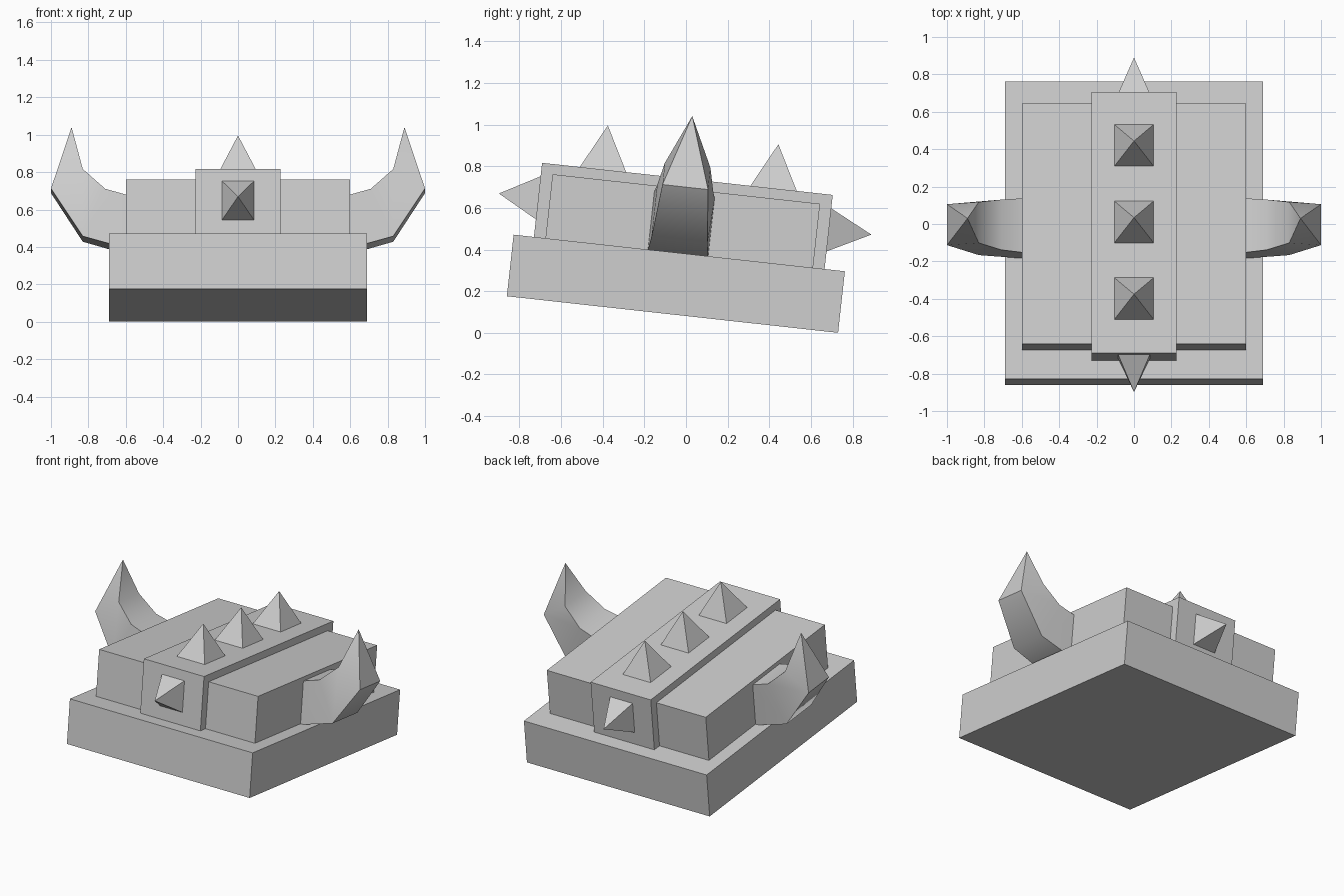
import bpy, bmesh, math
from mathutils import Matrix, Vector

cube = bpy.data.objects.get("Cube")
if cube:
    bpy.data.objects.remove(cube, do_unlink=True)

# One plain grey for the whole shell
GREY = (0.62, 0.62, 0.62, 1)
grey = bpy.data.materials.new("plain grey")
grey.use_nodes = True
grey.diffuse_color = GREY
grey.node_tree.nodes["Principled BSDF"].inputs["Base Color"].default_value = GREY

# The whole model leans down towards the back
TILT = Matrix.Translation((0, -0.065, 0.088)) @ Matrix.Rotation(math.radians(-6.3), 4, 'X')


def finish(name, bm):
    bmesh.ops.recalc_face_normals(bm, faces=bm.faces)
    mesh = bpy.data.meshes.new(name)
    bm.to_mesh(mesh)
    bm.free()
    mesh.materials.append(grey)
    obj = bpy.data.objects.new(name, mesh)
    obj.matrix_world = TILT
    bpy.context.collection.objects.link(obj)
    return obj


def box(name, half_x, half_y, low, high):
    bm = bmesh.new()
    place = Matrix.Translation((0, 0, (low + high) / 2))
    size = Matrix.Diagonal((2 * half_x, 2 * half_y, high - low, 1))
    bmesh.ops.create_cube(bm, size=1, matrix=place @ size)
    finish(name, bm)


def spike(name, centre, turn, half_x, half_y, height):
    """Four-sided spike; turn rotates it about x away from upright."""
    bm = bmesh.new()
    place = Matrix.Translation(centre) @ Matrix.Rotation(math.radians(turn), 4, 'X')
    ring = [bm.verts.new(place @ Vector((sx * half_x, sy * half_y, 0)))
            for sx, sy in ((-1, -1), (1, -1), (1, 1), (-1, 1))]
    tip = bm.verts.new(place @ Vector((0, 0, height)))
    bm.faces.new(ring)
    for i in range(4):
        bm.faces.new((ring[i], ring[(i + 1) % 4], tip))
    finish(name, bm)


def horn(name, side):
    """Curved horn: sections of inner (x, z), outer (x, z) and half width."""
    sections = [((0.59, 0.576), (0.59, 0.288), 0.146),
                ((0.71, 0.611), (0.83, 0.356), 0.135),
                ((0.83, 0.720), (1.00, 0.615), 0.110)]
    bm = bmesh.new()
    rings = []
    for (ix, iz), (ox, oz), w in sections:
        corners = ((ix, -w, iz), (ix, w, iz), (ox, w, oz), (ox, -w, oz))
        rings.append([bm.verts.new((side * x, y - 0.006, z)) for x, y, z in corners])
    tip = bm.verts.new((side * 0.89, -0.01, 0.957))
    bm.faces.new(rings[0])
    for i in range(4):
        j = (i + 1) % 4
        for a, b in zip(rings, rings[1:]):
            bm.faces.new((a[i], a[j], b[j], b[i]))
        bm.faces.new((rings[-1][i], rings[-1][j], tip))
    obj = finish(name, bm)
    bpy.ops.object.select_all(action='DESELECT')
    obj.select_set(True)
    bpy.context.view_layer.objects.active = obj
    bpy.ops.object.shade_smooth_by_angle(angle=math.radians(45))


# Stacked slabs
box("base_slab", 0.69, 0.80, 0, 0.297)
box("upper_slab", 0.60, 0.646, 0.297, 0.606)
box("centre_ridge", 0.227, 0.702, 0.297, 0.655)

# Spikes along the ridge and on both ends
for label, y in (("front", -0.408), ("middle", 0.004), ("back", 0.416)):
    spike("top_spike_" + label, (0, y, 0.655), 0, 0.105, 0.112, 0.213)
spike("front_spike", (0, -0.702, 0.486), 90, 0.085, 0.104, 0.19)
spike("back_spike", (0, 0.702, 0.486), -90, 0.085, 0.104, 0.205)

# Side horns
horn("left_horn", 1)
horn("right_horn", -1)
